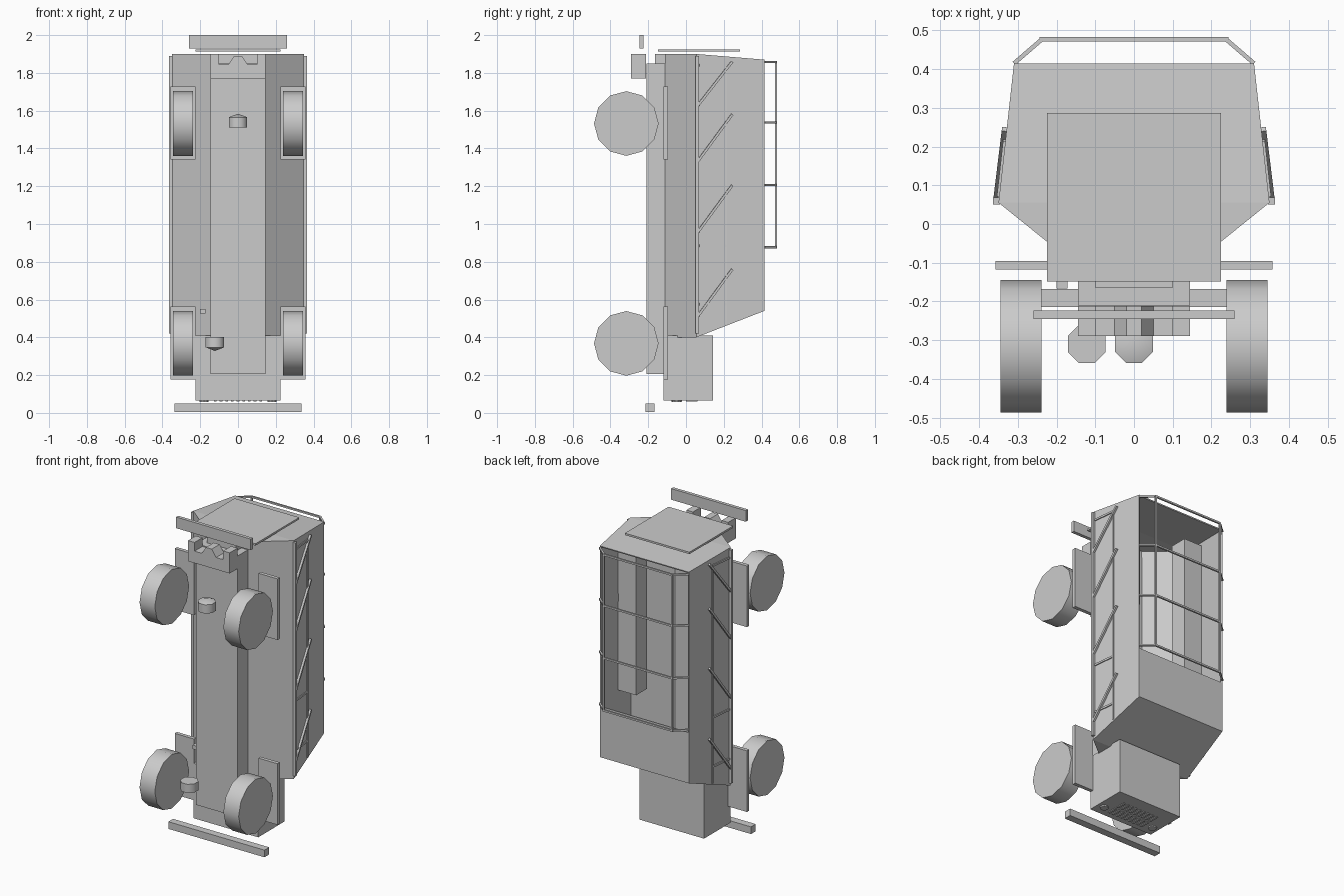
import bpy, bmesh, math
from mathutils import Vector

if "Cube" in bpy.data.objects:
    bpy.data.objects.remove(bpy.data.objects["Cube"])

grey = bpy.data.materials.new("light_grey")
grey.diffuse_color = (0.6, 0.6, 0.6, 1)
grey.use_nodes = True
grey.node_tree.nodes["Principled BSDF"].inputs["Base Color"].default_value = grey.diffuse_color


def finish(name, bm, smooth=False):
    bmesh.ops.recalc_face_normals(bm, faces=bm.faces)
    me = bpy.data.meshes.new(name)
    bm.to_mesh(me)
    bm.free()
    me.materials.append(grey)
    ob = bpy.data.objects.new(name, me)
    bpy.context.collection.objects.link(ob)
    if smooth:
        bpy.ops.object.select_all(action='DESELECT')
        ob.select_set(True)
        bpy.context.view_layer.objects.active = ob
        bpy.ops.object.shade_smooth_by_angle(angle=math.radians(50))
    return ob


def add_box(bm, x, y, z):
    vs = bmesh.ops.create_cube(bm, size=1)["verts"]
    for v in vs:
        v.co = [(a + b) / 2 + c * (b - a) for (a, b), c in zip((x, y, z), v.co)]


def box(name, x, y, z):
    bm = bmesh.new()
    add_box(bm, x, y, z)
    return finish(name, bm)


def add_bar(bm, a, b, w):
    """Square bar from a to b."""
    a, b = Vector(a), Vector(b)
    d = b - a
    vs = bmesh.ops.create_cube(bm, size=1)["verts"]
    q = d.to_track_quat('Z', 'Y')
    for v in vs:
        v.co = (a + b) / 2 + q @ Vector((v.co.x * w, v.co.y * w, v.co.z * d.length))


def wall_x(y):
    return 0.35 - (y - 0.055) * 0.04 / 0.36


# Hollow body: cross-section lofted along z, open above the rear panel
half = [(0.145, -0.11, 0.40, 1.90), (0.35, 0.055, 0.40, 1.90), (0.31, 0.415, 0.54, 1.87)]
bm = bmesh.new()
low, top, mid = {}, {}, {}
for s in (-1, 1):
    for i, (x, y, z0, z1) in enumerate(half):
        low[s, i] = bm.verts.new((s * x, y, z0))
        top[s, i] = bm.verts.new((s * x, y, z1))
    mid[s] = bm.verts.new((s * 0.31, 0.415, 0.86))
for ring in (low, top):
    for i in range(2):
        bm.faces.new((ring[-1, i], ring[1, i], ring[1, i + 1], ring[-1, i + 1]))
for s in (-1, 1):
    bm.faces.new((low[s, 0], low[s, 1], top[s, 1], top[s, 0]))
    bm.faces.new((low[s, 1], low[s, 2], mid[s], top[s, 2], top[s, 1]))
bm.faces.new((low[-1, 0], low[1, 0], top[1, 0], top[-1, 0]))
bm.faces.new((low[-1, 2], low[1, 2], mid[1], mid[-1]))
body = finish("body_shell", bm)
sol = body.modifiers.new("thickness", 'SOLIDIFY')
sol.thickness = 0.01
sol.offset = -1

# Hood, chassis, bumpers and end plate
box("hood", (-0.225, 0.225), (-0.12, 0.142), (0.065, 0.41))
box("chassis", (-0.145, 0.145), (-0.21, -0.1), (0.205, 1.85))
box("chassis_end", (-0.1, 0.1), (-0.165, -0.1), (1.84, 1.9))
box("front_bumper", (-0.335, 0.335), (-0.215, -0.168), (0.005, 0.05))
box("rear_bumper", (-0.26, 0.26), (-0.245, -0.224), (1.93, 2.0))
box("cover_plate", (-0.225, 0.225), (-0.148, 0.287), (1.912, 1.924))
box("side_spur", (-0.2, -0.172), (-0.166, -0.09), (0.525, 0.55))

# Grille slats and lamps on the hood end
bm = bmesh.new()
for row in (-0.05, 0.03):
    for i in range(9):
        x = -0.12 + i * 0.03
        add_box(bm, (x - 0.007, x + 0.007), (row - 0.03, row + 0.03), (0.06, 0.07))
finish("grille_slats", bm)
for s in (-1, 1):
    bm = bmesh.new()
    bmesh.ops.create_cone(bm, cap_ends=True, segments=10, radius1=0.025, radius2=0.025, depth=0.012)
    bmesh.ops.translate(bm, verts=bm.verts, vec=(s * 0.18, -0.05, 0.063))
    finish("head_lamp", bm)

# Hitch with end posts and a middle peak
prof = [(0.145, 1.77), (0.145, 1.9), (0.1, 1.9), (0.1, 1.845), (0.05, 1.845), (0.02, 1.89)]
prof += [(-x, z) for x, z in reversed(prof)]
bm = bmesh.new()
f = bm.faces.new([bm.verts.new((x, -0.29, z)) for x, z in prof])
ext = bmesh.ops.extrude_face_region(bm, geom=[f])["geom"]
bmesh.ops.translate(bm, verts=[v for v in ext if isinstance(v, bmesh.types.BMVert)], vec=(0, 0.078, 0))
finish("hitch", bm)

# Wheels and flat guards
for s in (-1, 1):
    for z in (0.368, 1.532):
        bm = bmesh.new()
        bmesh.ops.create_cone(bm, cap_ends=True, segments=12, radius1=0.171, radius2=0.171, depth=0.106)
        for v in bm.verts:
            v.co = (s * 0.292 + v.co.z, -0.316 + v.co.x, z + v.co.y)
        finish("wheel", bm, True)
        zc = z + 0.005
        box("wheel_guard", sorted((s * 0.225, s * 0.358)), (-0.118, -0.095),
            (zc - 0.195, zc + 0.19))

# Two drum-shaped pods with shallow conical ends
for x, z, d in ((0, 1.51, 1), (-0.122, 0.402, -1)):
    bm = bmesh.new()
    rings = []
    for h in (0, 0.055):
        rings.append([bm.verts.new((x + 0.053 * math.cos((k + .5) * math.pi / 4),
                                    -0.31 + 0.053 * math.sin((k + .5) * math.pi / 4), z + d * h))
                      for k in range(8)])
    tip = bm.verts.new((x, -0.31, z + d * 0.074))
    bm.faces.new(rings[0])
    for k in range(8):
        n = (k + 1) % 8
        bm.faces.new((rings[0][k], rings[0][n], rings[1][n], rings[1][k]))
        bm.faces.new((rings[1][k], rings[1][n], tip))
    finish("drum_pod", bm, True)

# Long benches inside the body
for s in (-1, 1):
    box("bench", sorted((s * 0.2, s * 0.328)), (0.1, 0.21), (0.88, 1.86))

# Side trusses: long rails, short rungs and diagonals
for s in (-1, 1):
    bm = bmesh.new()

    def p(y, z, out=0.004):
        return (s * (wall_x(y) + out), y, z)

    add_bar(bm, p(0.06, 0.42, 0.006), p(0.06, 1.89, 0.006), 0.018)
    add_bar(bm, p(0.213, 0.47, 0.001), p(0.213, 1.84, 0.001), 0.01)
    for z in (0.575, 0.885, 1.84):
        add_bar(bm, p(0.07, z, 0), p(0.213, z, 0), 0.012)
    for z0, z1 in ((0.515, 0.76), (0.96, 1.205), (1.335, 1.58), (1.63, 1.86)):
        add_bar(bm, p(0.065, z0, 0.008), p(0.245, z1, 0.006), 0.013)
    finish("side_truss", bm)

# Overhead frame above the opening
bm = bmesh.new()
for z in (0.877, 1.207, 1.537, 1.858):
    pts = [(-0.31, 0.415, z), (-0.238, 0.477, z), (0.238, 0.477, z), (0.31, 0.415, z)]
    for a, b in zip(pts, pts[1:]):
        add_bar(bm, a, b, 0.011)
for s in (-1, 1):
    add_bar(bm, (s * 0.238, 0.477, 0.872), (s * 0.238, 0.477, 1.863), 0.011)
finish("overhead_frame", bm)
